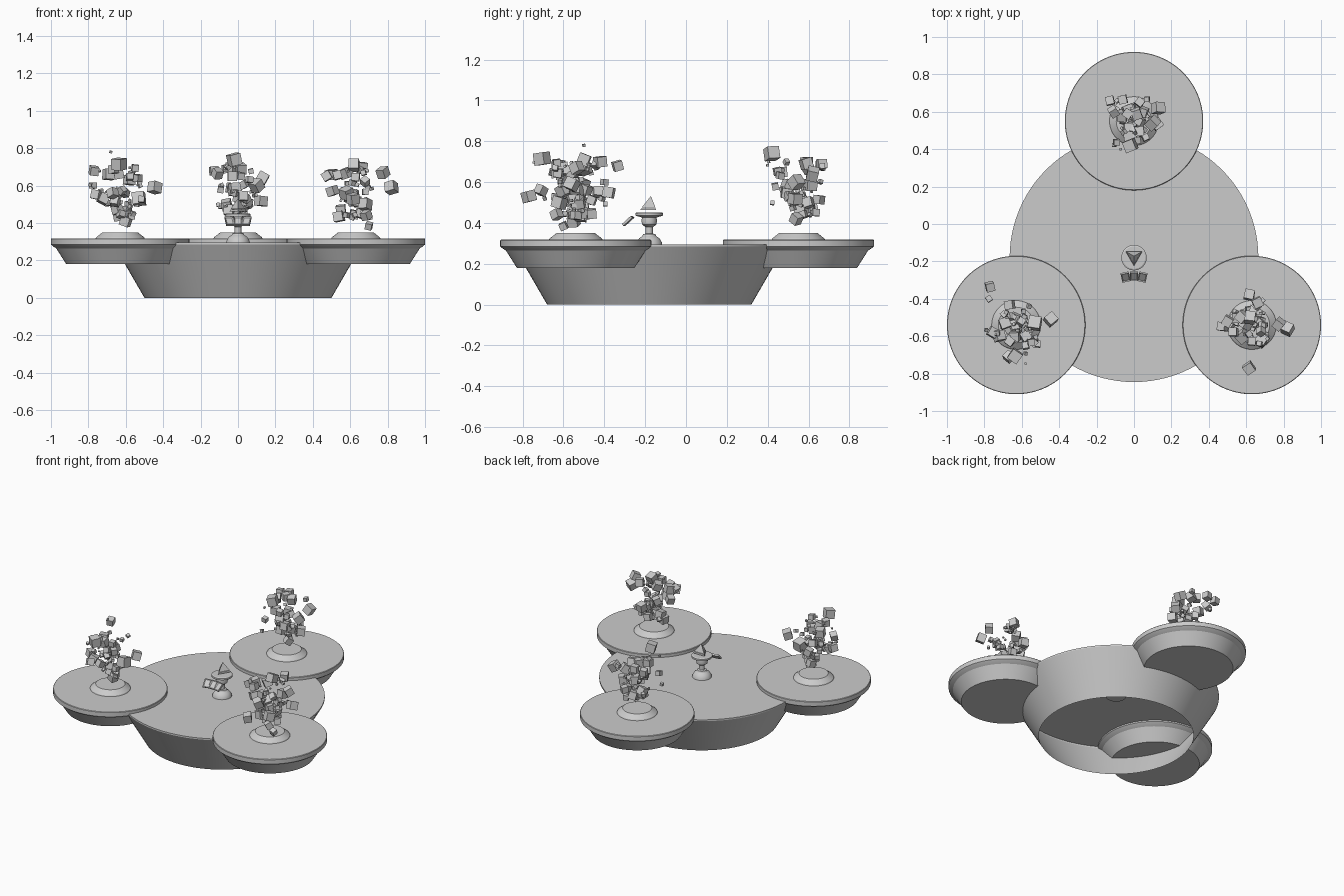
import bpy, bmesh, math, random
from mathutils import Matrix, Euler

if "Cube" in bpy.data.objects:
    bpy.data.objects.remove(bpy.data.objects["Cube"])

random.seed(7)


def add_object(name, bm, smooth=False):
    me = bpy.data.meshes.new(name)
    bm.to_mesh(me)
    bm.free()
    ob = bpy.data.objects.new(name, me)
    bpy.context.collection.objects.link(ob)
    if smooth:
        bpy.ops.object.select_all(action='DESELECT')
        ob.select_set(True)
        bpy.context.view_layer.objects.active = ob
        bpy.ops.object.shade_smooth_by_angle(angle=math.radians(25))
    return ob


def lathe(name, profile, x, y, n=96, cap_bottom=True, cap_top=True):
    """Turn a list of (radius, z) points around a vertical axis."""
    bm = bmesh.new()
    rings = [[bm.verts.new((x + r * math.cos(2 * math.pi * i / n),
                            y + r * math.sin(2 * math.pi * i / n), z))
              for i in range(n)] for r, z in profile]
    for a, b in zip(rings, rings[1:]):
        for i in range(n):
            j = (i + 1) % n
            bm.faces.new((a[i], a[j], b[j], b[i]))
    if cap_bottom:
        bm.faces.new(rings[0][::-1])
    if cap_top:
        bm.faces.new(rings[-1])
    return add_object(name, bm, True)


def add_cube(bm, pos, size):
    # keep the cubes mostly upright with a random lean
    rot = Euler((random.gauss(0, .25), random.gauss(0, .25),
                 random.uniform(0, math.tau))).to_matrix().to_4x4()
    bmesh.ops.create_cube(bm, size=size, matrix=Matrix.Translation(pos) @ rot)


# main platform: tapered shell, open underneath
lathe("main_platform", [(.5, 0), (.665, .285), (.665, .295)], 0, -.18, cap_bottom=False)

# three side dishes, each with a low emitter mound and a cloud of cubes
dish = [(.288, .18), (.342, .265), (.358, .275), (.37, .285), (.37, .315), (.367, .318)]
mound = [(.132, .316), (.128, .324), (.105, .342), (.095, .35)]

# the outlying cubes that shape each cloud: x, y, z, size
clouds = {
    "left": ((-.63, -.54), [(-.636, -.705, .715, .06), (-.445, -.51, .59, .055),
                            (-.77, -.335, .68, .045), (-.775, -.4, .6, .03),
                            (-.67, -.71, .56, .045), (-.6, -.55, .41, .05),
                            (-.53, -.53, .53, .065), (-.72, -.6, .53, .05),
                            (-.69, -.53, .66, .055), (-.58, -.6, .63, .05),
                            (-.68, -.5, .78, .013)]),
    "right": ((.63, -.54), [(.82, -.56, .59, .055), (.775, -.535, .67, .05),
                            (.62, -.5, .71, .055), (.7, -.6, .385, .035),
                            (.615, -.77, .53, .052), (.66, -.42, .7, .05),
                            (.5, -.52, .66, .05), (.58, -.6, .56, .055),
                            (.55, -.5, .47, .05), (.68, -.62, .5, .055)]),
    "back": ((0, .55), [(-.02, .42, .74, .06), (-.06, .665, .69, .045),
                        (.13, .62, .64, .055), (-.11, .6, .665, .045),
                        (.1, .54, .6, .055), (-.02, .5, .58, .055),
                        (-.03, .47, .65, .05), (.05, .6, .5, .045),
                        (-.05, .56, .47, .05), (.02, .54, .42, .045)]),
}
for side, ((cx, cy), outliers) in clouds.items():
    lathe(side + "_dish", dish, cx, cy)
    lathe(side + "_emitter", mound, cx, cy, 48)
    bm = bmesh.new()
    for x, y, z, s in outliers:
        add_cube(bm, (x, y, z), s)
    for i in range(50):
        h = random.random()
        spread = .05 + .03 * h
        pos = (cx + random.gauss(0, spread), cy + random.gauss(0, spread), .43 + .27 * h)
        size = random.uniform(.03, .052) if i < 22 else random.uniform(.009, .028)
        add_cube(bm, pos, size)
    add_object(side + "_cube_cloud", bm)

# central pedestal with its small round table
lathe("pedestal", [(.064, .29), (.062, .305), (.05, .325), (.034, .336), (.03, .345),
                   (.018, .348), (.018, .38), (.035, .392), (.038, .41), (.035, .43)],
      0, -.18, 32)
lathe("round_table", [(.04, .428), (.068, .436), (.068, .448), (.06, .452)], 0, -.18, 32)

# floating pyramid above the table: thin slab and pointed top
for name, r1, r2, z1, z2 in (("pyramid_slab", .052, .047, .463, .472),
                             ("pyramid_top", .045, 0, .476, .532)):
    bm = bmesh.new()
    bmesh.ops.create_cone(bm, cap_ends=True, segments=3, radius1=r1, radius2=r2, depth=z2 - z1)
    corner = max(bm.verts, key=lambda v: v.co.xy.length).co
    turn = -math.pi / 2 - math.atan2(corner.y, corner.x)
    bm.transform(Matrix.Translation((0, -.172, (z1 + z2) / 2)) @ Matrix.Rotation(turn, 4, 'Z'))
    add_object(name, bm)

# sloped console of three framed panels
for name, sx in (("left", -1), ("middle", 0), ("right", 1)):
    bm = bmesh.new()
    bmesh.ops.create_cube(bm, size=1, matrix=Matrix.Diagonal((.045, .06, .012, 1)))
    top = max(bm.faces, key=lambda f: f.calc_center_median().z)
    bmesh.ops.inset_individual(bm, faces=[top], thickness=.008, depth=0)
    bmesh.ops.translate(bm, verts=top.verts[:], vec=(0, 0, -.005))
    bm.transform(Matrix.Translation((sx * .045, -.279 - .005 * abs(sx), .41)) @
                 Matrix.Rotation(-sx * .22, 4, 'Z') @ Matrix.Rotation(math.radians(42), 4, 'X'))
    add_object(name + "_console_panel", bm)
